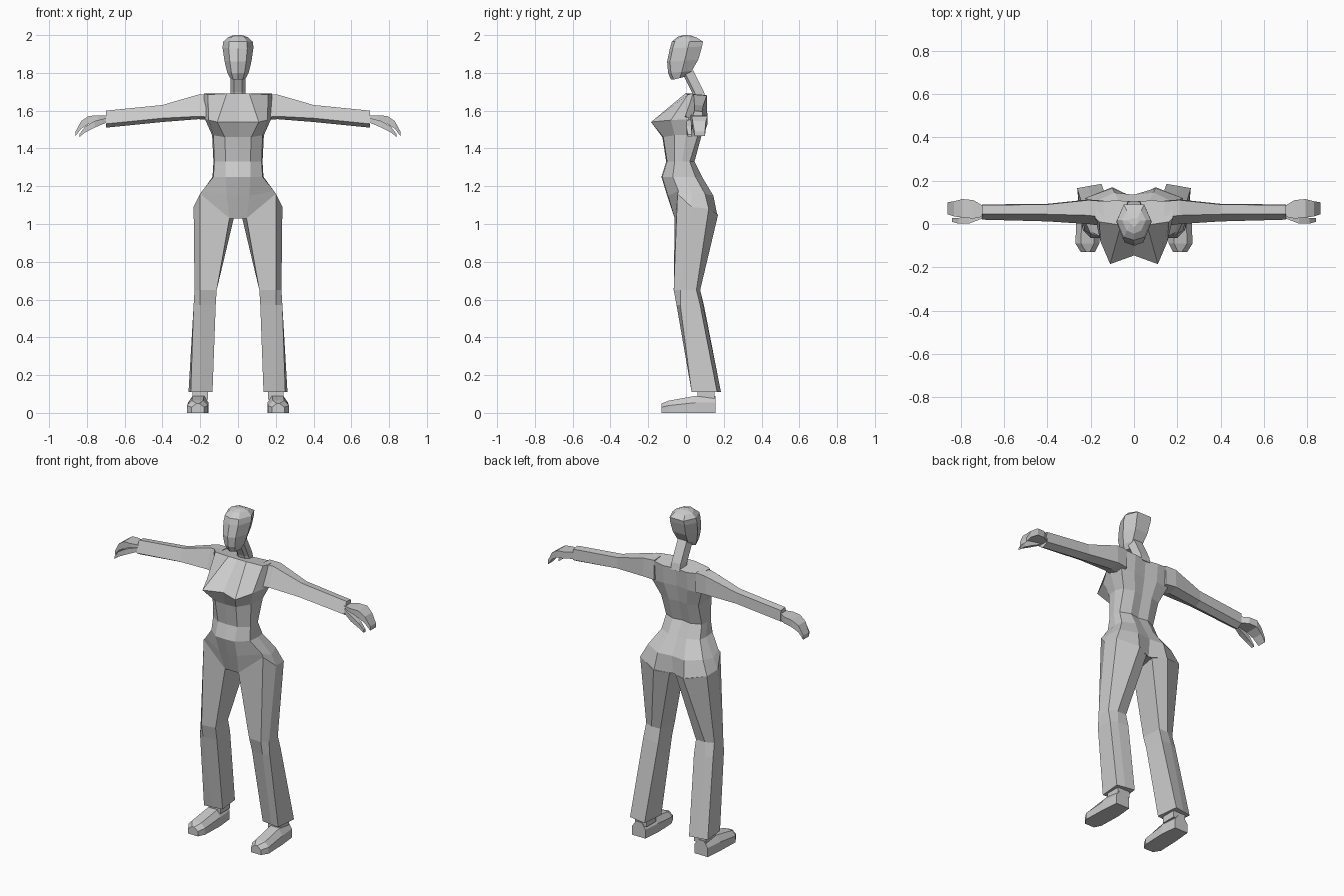
import bpy, bmesh

grey = bpy.data.materials.new("plain grey")
grey.diffuse_color = (0.6, 0.6, 0.6, 1)


def loft(name, rings, mirror=False):
    """Skin a list of closed point rings, cap both ends, optionally mirror in x."""
    bm = bmesh.new()
    vs = [[bm.verts.new(p) for p in r] for r in rings]
    n = len(vs[0])
    for a, b in zip(vs, vs[1:]):
        for i in range(n):
            j = (i + 1) % n
            bm.faces.new((a[i], a[j], b[j], b[i]))
    bm.faces.new(vs[0])
    bm.faces.new(vs[-1])
    bmesh.ops.recalc_face_normals(bm, faces=bm.faces)
    me = bpy.data.meshes.new(name)
    bm.to_mesh(me)
    bm.free()
    me.materials.append(grey)
    ob = bpy.data.objects.new(name, me)
    bpy.context.collection.objects.link(ob)
    if mirror:
        ob.modifiers.new("mirror", 'MIRROR')
    return ob


def whole(half):
    """Half ring (front centre to back centre) -> full symmetric ring."""
    return half + [(-x, y, z) for x, y, z in half[-2:0:-1]]


def box_x(x, y0, y1, z0, z1):
    return [(x, y0, z0), (x, y1, z0), (x, y1, z1), (x, y0, z1)]


# pelvis, waist, bust and shoulders
torso = [
    [(0, -.06, 1.03), (.045, -.06, 1.03), (.2, -.045, 1.16), (.235, .03, 1.09),
     (.225, .12, 1.08), (.1, .165, 1.05), (0, .125, 1.04)],
    [(0, -.1, 1.15), (.06, -.095, 1.15), (.19, -.04, 1.175), (.205, .03, 1.15),
     (.185, .1, 1.16), (.09, .145, 1.15), (0, .135, 1.15)],
    [(0, -.13, 1.25), (.065, -.125, 1.25), (.13, -.07, 1.25), (.135, .0, 1.25),
     (.13, .05, 1.25), (.06, .085, 1.25), (0, .08, 1.25)],
    [(0, -.105, 1.33), (.065, -.1, 1.33), (.125, -.06, 1.33), (.13, -.02, 1.33),
     (.12, .02, 1.33), (.06, .045, 1.33), (0, .035, 1.33)],
    [(0, -.125, 1.46), (.07, -.12, 1.46), (.13, -.06, 1.47), (.137, .0, 1.47),
     (.125, .06, 1.46), (.06, .08, 1.46), (0, .07, 1.46)],
    [(0, -.145, 1.54), (.11, -.185, 1.54), (.155, -.08, 1.55), (.175, .01, 1.555),
     (.165, .09, 1.555), (.08, .1, 1.56), (0, .09, 1.56)],
    [(0, -.005, 1.69), (.06, -.005, 1.69), (.16, .01, 1.685), (.18, .03, 1.69),
     (.17, .1, 1.68), (.08, .11, 1.67), (0, .1, 1.67)],
]
loft("torso", [whole(r) for r in torso])

# trouser legs
loft("trouser_leg", [
    [(.045, -.06, 1.03), (.2, -.045, 1.16), (.235, .03, 1.09),
     (.225, .12, 1.08), (.1, .17, 1.05), (.02, .13, 1.04)],
    [(.113, -.055, .65), (.2, -.065, .65), (.23, -.03, .65),
     (.23, .055, .65), (.18, .075, .65), (.12, .075, .65)],
    [(.118, -.035, .57), (.2, -.05, .57), (.235, -.03, .57),
     (.235, .075, .57), (.19, .09, .57), (.12, .095, .57)],
    [(.135, .045, .11), (.2, .035, .11), (.25, .03, .11),
     (.262, .165, .11), (.21, .175, .11), (.15, .185, .11)],
], True)

# ankles and shoes
loft("ankle", [[(.16, .06, z), (.24, .06, z), (.24, .15, z), (.16, .15, z)]
               for z in (.07, .12)], True)
loft("shoe", [[(x0, y, 0), (x1, y, 0), (x1, y, h * .6), (x1 - .025, y, h),
               (x0 + .025, y, h), (x0, y, h * .6)]
              for y, x0, x1, h in ((-.13, .18, .245, .05), (-.09, .16, .27, .065),
                                   (.05, .155, .265, .09), (.155, .165, .255, .09))], True)


# sleeves: five-sided section with a sloping front
def sleeve(x, yf, yt, yb, zt, zf, zb):
    return [(x, yt, zt), (x, yb, zt - .005), (x, yb + .003, zf),
            (x, (yf + yb) / 2, zb), (x, yf, zf)]


loft("arm", [sleeve(.14, -.01, .03, .105, 1.688, 1.565, 1.55),
             sleeve(.21, .0, .04, .11, 1.685, 1.57, 1.555),
             sleeve(.4, .012, .045, .09, 1.63, 1.56, 1.54),
             sleeve(.7, .02, .045, .087, 1.6, 1.53, 1.51)], True)

# hands and thumbs
loft("hand", [box_x(.69, .035, .08, 1.535, 1.575), box_x(.74, .025, .11, 1.535, 1.575),
              box_x(.79, .03, .115, 1.53, 1.572), box_x(.83, .035, .105, 1.505, 1.545),
              box_x(.86, .045, .1, 1.465, 1.49)], True)
loft("thumb", [box_x(.7, .025, .045, 1.535, 1.56), box_x(.76, .002, .035, 1.51, 1.545),
               box_x(.81, .002, .028, 1.485, 1.515), box_x(.84, .01, .028, 1.46, 1.475)], True)

# neck leaning forward
loft("neck", [[(-.04, f, z), (-.022, f - .015, z), (.022, f - .015, z), (.04, f, z),
               (.03, b, z), (-.03, b, z)]
              for z, f, b in ((1.66, .055, .105), (1.7, .045, .095), (1.82, -.015, .035))])

# head: ridge down the face, wide brow, rounded crown
loft("head", [whole([(0, f, z + t), (x * .6, f + .015, z + t), (x, (f + b) / 2 + .01, z + t / 2),
                     (x * .6, b, z), (0, b, z)])
              for z, f, b, x, t in ((1.78, -.08, -.005, .042, -.015), (1.81, -.095, .03, .058, -.01),
                                    (1.87, -.1, .065, .072, -.01), (1.94, -.085, .085, .082, -.01),
                                    (1.965, -.075, .09, .078, 0), (1.985, -.045, .06, .055, .005),
                                    (1.998, -.015, .025, .025, .002))])
